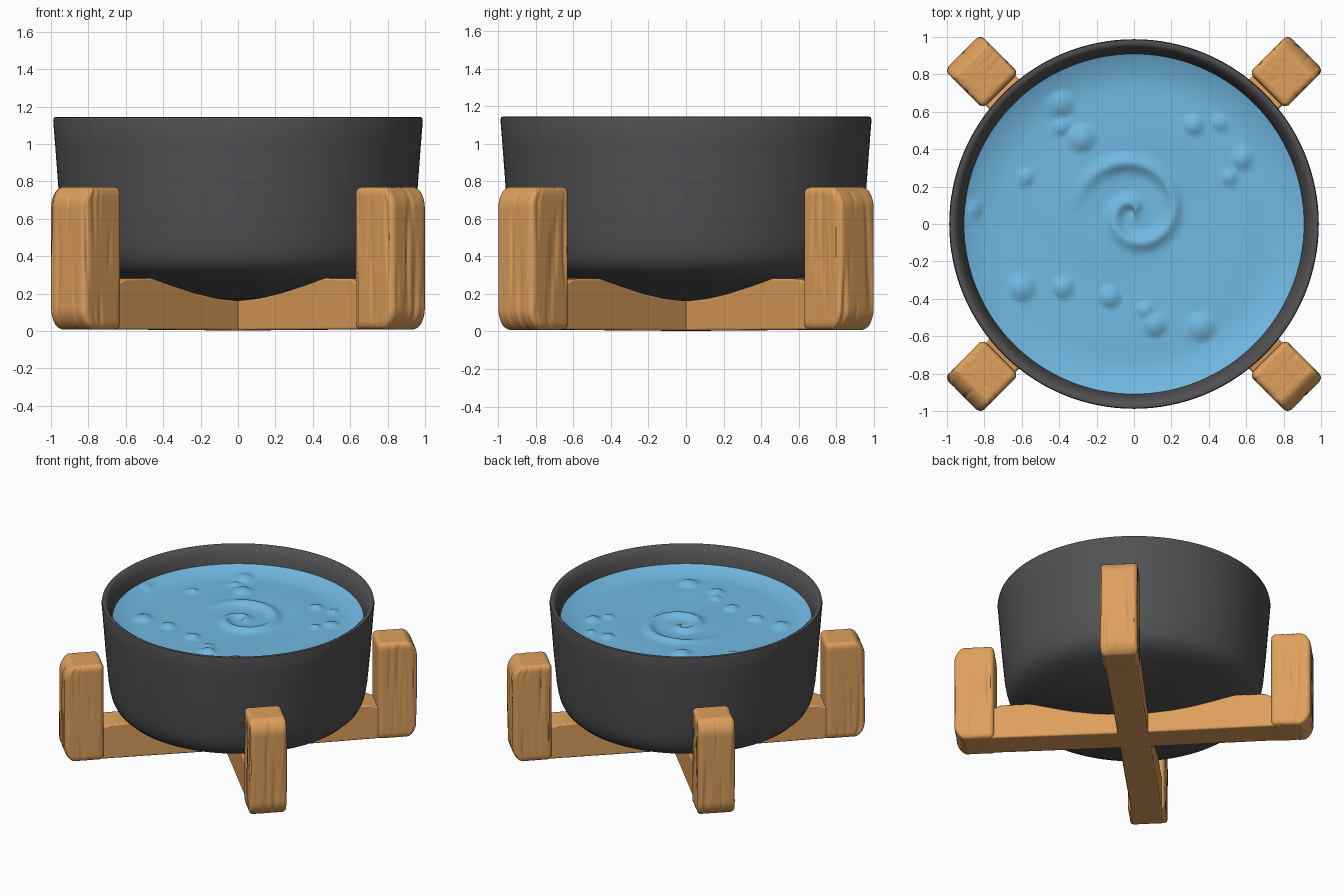
import bpy, bmesh, math
from mathutils import Vector, noise

if "Cube" in bpy.data.objects:
    bpy.data.objects.remove(bpy.data.objects["Cube"])


def mat(name, c):
    m = bpy.data.materials.new(name)
    m.diffuse_color = (*c, 1)
    m.use_nodes = True
    m.node_tree.nodes["Principled BSDF"].inputs["Base Color"].default_value = m.diffuse_color
    return m


WOOD = mat("warm wood", (0.73, 0.35, 0.108))
BOWL = mat("charcoal ceramic", (0.083, 0.083, 0.088))
WATER = mat("blue water", (0.165, 0.48, 0.76))


def finish(bm, name, m, angle=40):
    bmesh.ops.recalc_face_normals(bm, faces=bm.faces)
    me = bpy.data.meshes.new(name)
    bm.to_mesh(me)
    bm.free()
    me.materials.append(m)
    ob = bpy.data.objects.new(name, me)
    bpy.context.collection.objects.link(ob)
    bpy.ops.object.select_all(action='DESELECT')
    ob.select_set(True)
    bpy.context.view_layer.objects.active = ob
    bpy.ops.object.shade_smooth_by_angle(angle=math.radians(angle))
    return ob


def revolve(profile, n, height=None):
    """Spin (radius, z) points round z; the points on the axis become poles."""
    bm = bmesh.new()
    rings = []
    for r, z in profile:
        ring = []
        for i in range(1 if r == 0 else n):
            a = 2 * math.pi * i / n
            x, y = r * math.cos(a), r * math.sin(a)
            ring.append(bm.verts.new((x, y, z + (height(x, y) if height else 0))))
        rings.append(ring)
    for a, b in zip(rings, rings[1:]):
        for i in range(n):
            j = (i + 1) % n
            f = [a[i % len(a)], a[j % len(a)], b[j % len(b)], b[i % len(b)]]
            bm.faces.new(list(dict.fromkeys(f)))
    return bm


# Bowl: shallow domed base, rounded shoulder, slightly flared wall, thin rim
under = [(0, .155), (.15, .16), (.3, .175), (.45, .202), (.58, .232), (.7, .262)]
outer = [(.79, .287), (.85, .315), (.89, .352), (.913, .395), (.927, .45),
         (.938, .52), (.96, .76), (.978, 1.0), (.988, 1.125), (.984, 1.142)]
inner = [(.966, 1.145), (.95, 1.135), (.925, 1.08), (.91, 1.02), (.895, .9),
         (.86, .5), (.7, .38), (0, .3)]
finish(revolve(under + outer + inner, 128), "bowl", BOWL, 50)

# Water: a dished disc with a central spiral and scattered droplets
DROPS = [(-.39, .64, .075), (-.28, .46, .08), (-.39, .52, .05), (.32, .53, .06),
         (.46, .54, .05), (.58, .35, .065), (.51, .25, .05), (-.6, -.34, .08),
         (-.38, -.34, .065), (-.13, -.39, .065), (.06, -.46, .05), (.11, -.54, .07),
         (.36, -.55, .085), (-.85, .08, .045), (-.58, .25, .05)]


def ripple(x, y):
    edge = min(1, max(0, .912 - math.hypot(x, y)) / .2)
    h = -.045 * edge * (2 - edge)                      # raised rim of the water
    r, a = math.hypot(x, y - .06), math.atan2(y - .06, x)
    turn = .1 + .035 * (a + math.pi)                   # one spiral ridge
    fade = min(1, (math.pi - a) / 1.2)
    h += .028 * fade * math.exp(-((r - turn) / .04) ** 2)
    h += .028 * math.exp(-((r - max(0, turn - .22)) / .04) ** 2) * min(1, (a + math.pi) / 5)
    h -= .012 * math.exp(-(r / .3) ** 2)
    h += .006 * math.cos(a + 11 * r) * min(1, r / .2) * max(0, 1 - r / .85)
    for dx, dy, s in DROPS:
        d = math.hypot(x - dx, y - dy) / s
        h += .026 * max(0, 1 - d * d) ** 1.2 * min(1, s / .07)
    return h


finish(revolve([(.912 * i / 70, 1.015) for i in range(71)], 180, ripple),
       "water", WATER, 80)


# Stand leg: rounded, grain-carved block; local x points outwards
def leg(angle, name, seed):
    bm = bmesh.new()
    bmesh.ops.create_cube(bm, size=2)
    bmesh.ops.subdivide_edges(bm, edges=bm.edges[:], cuts=34, use_grid_fill=True)
    half, rad = Vector((.145, .136, .381)), .035
    for v in bm.verts:
        p = Vector([v.co[i] * half[i] for i in range(3)])
        q = Vector([max(-half[i] + rad, min(half[i] - rad, p[i])) for i in range(3)])
        nrm = (p - q).normalized()
        p = q + nrm * rad
        # narrow grooves run up the leg, fading on the top and foot
        g = noise.noise(Vector((p.x * 32 + seed, p.y * 32, p.z * 2.2)))
        if p.x > -.12:
            p -= nrm * .016 * max(0, g - .08) * (1 - .7 * abs(nrm.z))
        # softer outer corners at the top and foot
        t = max(0, (abs(p.z) - half.z + .11) / .11)
        if p.x > 0:
            p.x -= .055 * t * t * p.x / half.x
        v.co = p + Vector((1.152, 0, .389))
    ob = finish(bm, name, WOOD, 45)
    ob.rotation_euler.z = angle


# Stand crossbar: side profile with a scooped seat for the bowl, extruded
def bar(angle, name):
    seat = [(0, .163), (.15, .167), (.3, .181), (.45, .207), (.58, .241), (.66, .266)]
    right = seat + [(.7, .283), (.96, .28), (1.0, .262), (1.12, .262)]
    top = [(-r, z) for r, z in reversed(right[1:])] + right
    side = top + [(1.12, .01), (0, .003), (-1.12, .01)]
    bm = bmesh.new()
    f = bm.faces.new([bm.verts.new((x, -.112, z)) for x, z in side])
    ext = bmesh.ops.extrude_face_region(bm, geom=[f])
    bmesh.ops.translate(bm, vec=(0, .224, 0),
                        verts=[g for g in ext["geom"] if isinstance(g, bmesh.types.BMVert)])
    ob = finish(bm, name, WOOD, 30)
    b = ob.modifiers.new("soft edges", 'BEVEL')
    b.width, b.segments, b.limit_method = .01, 2, 'ANGLE'
    ob.rotation_euler.z = angle


for i, side in enumerate(("back_right", "back_left", "front_left", "front_right")):
    leg(math.radians(45 + 90 * i), "stand_leg_" + side, 7.3 * i)
bar(math.radians(45), "crossbar_a")
bar(math.radians(135), "crossbar_b")
